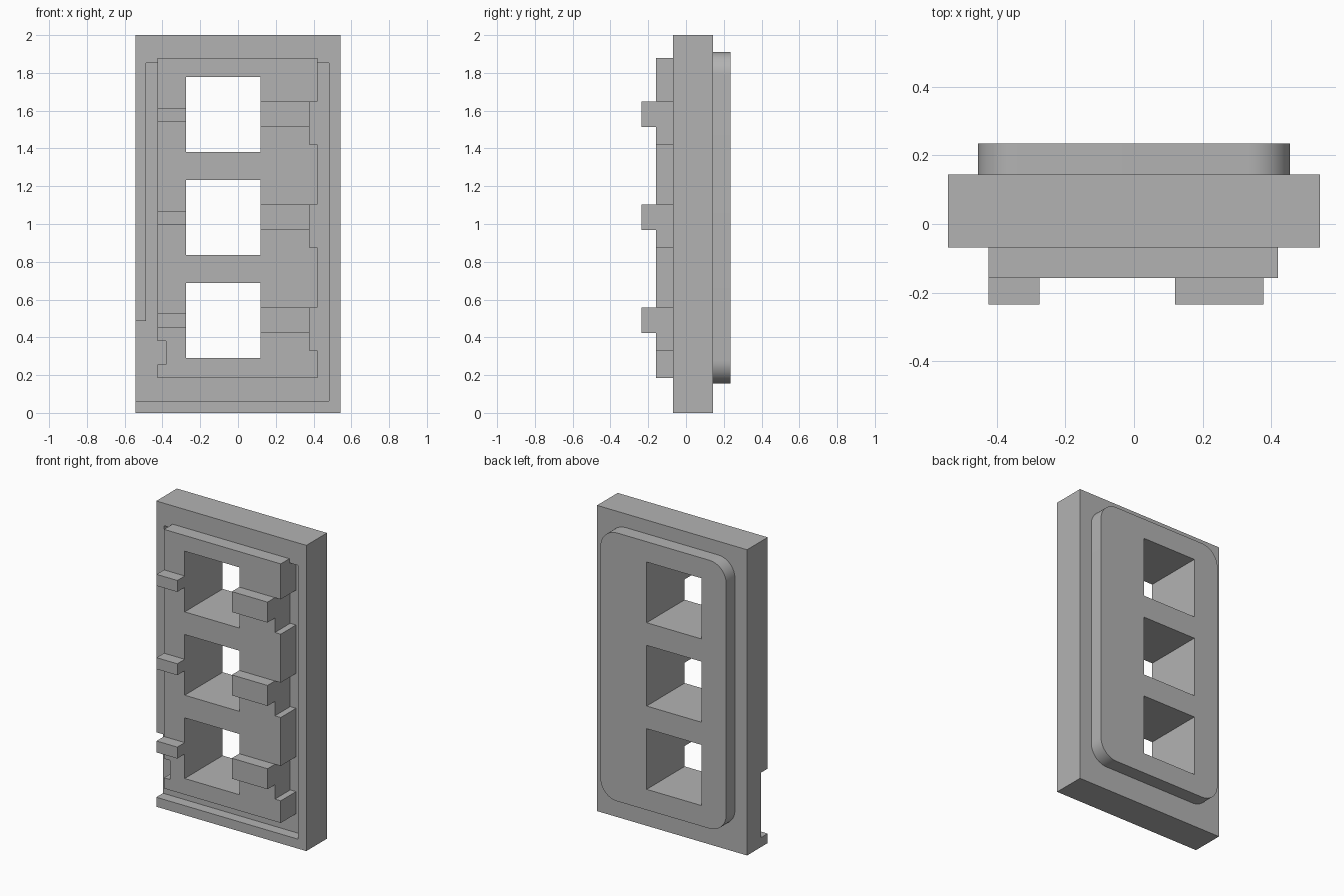
import bpy, bmesh, math

cube = bpy.data.objects.get("Cube")
if cube:
    bpy.data.objects.remove(cube, do_unlink=True)

grey = bpy.data.materials.new("grey plastic")
grey.use_nodes = True
COLOUR = (0.45, 0.45, 0.45, 1)
grey.diffuse_color = COLOUR
grey.node_tree.nodes["Principled BSDF"].inputs["Base Color"].default_value = COLOUR

# Depth layers, front to back
TAB, PANEL, RIM, FLOOR, BODY, BACK = -0.235, -0.158, -0.069, 0.0, 0.144, 0.235
HOLE_X = (-0.275, 0.12)
PITCH = 0.545
ROWS = [i * PITCH for i in range(3)]


def rect(x0, x1, z0, z1):
    return [(x0, z0), (x1, z0), (x1, z1), (x0, z1)]


def prism(name, outlines, y0, y1):
    """Extrude one or more x-z outlines from y0 to y1."""
    bm = bmesh.new()
    for outline in outlines:
        face = bm.faces.new([bm.verts.new((x, y0, z)) for x, z in outline])
        ext = bmesh.ops.extrude_face_region(bm, geom=[face], use_keep_orig=True)
        moved = [v for v in ext["geom"] if isinstance(v, bmesh.types.BMVert)]
        bmesh.ops.translate(bm, verts=moved, vec=(0, y1 - y0, 0))
    bmesh.ops.recalc_face_normals(bm, faces=bm.faces)
    mesh = bpy.data.meshes.new(name)
    bm.to_mesh(mesh)
    bm.free()
    mesh.materials.append(grey)
    obj = bpy.data.objects.new(name, mesh)
    bpy.context.collection.objects.link(obj)
    return obj


def cut(obj, cutter):
    mod = obj.modifiers.new("cut", "BOOLEAN")
    mod.operation = "DIFFERENCE"
    mod.solver = "EXACT"
    mod.object = cutter
    bpy.context.view_layer.objects.active = obj
    bpy.ops.object.modifier_apply(modifier=mod.name)


def rounded_rect(x0, x1, z0, z1, r, steps=12):
    points = []
    corners = [(x1 - r, z0 + r), (x1 - r, z1 - r), (x0 + r, z1 - r), (x0 + r, z0 + r)]
    for i, (cx, cz) in enumerate(corners):
        for s in range(steps + 1):
            a = math.radians(-90 + 90 * (i + s / steps))
            points.append((cx + r * math.cos(a), cz + r * math.sin(a)))
    return points


# Main slab and the raised front rim, open at the lower left
body = prism("body", [rect(-0.543, 0.543, 0, 2)], FLOOR, BODY)
rim = prism("front_rim", [[(-0.543, 0), (0.543, 0), (0.543, 2), (-0.543, 2),
                           (-0.543, 0.487), (-0.487, 0.487), (-0.487, 1.853),
                           (0.483, 1.853), (0.483, 0.062), (-0.543, 0.062)]], RIM, FLOOR)

# Front panel, notched on its right edge and once at the lower left
outline = [(-0.425, 0.185), (0.42, 0.185)]
for z in ROWS:
    outline += [(0.42, 0.33 + z), (0.378, 0.33 + z), (0.378, 0.558 + z), (0.42, 0.558 + z)]
outline += [(0.42, 1.88), (-0.425, 1.88),
            (-0.425, 0.38), (-0.382, 0.38), (-0.382, 0.255), (-0.425, 0.255)]
panel = prism("front_panel", [outline], PANEL, FLOOR)

# Back plate with rounded corners
back = prism("back_plate", [rounded_rect(-0.455, 0.455, 0.155, 1.91, 0.12)], BODY, BACK)

# Three square openings through every layer
cutter = prism("opening_cutter", [rect(*HOLE_X, 0.29 + z, 0.687 + z) for z in ROWS], -0.5, 0.5)
cutter.hide_render = True
for part in (body, panel, back):
    cut(part, cutter)
bpy.data.objects.remove(cutter, do_unlink=True)

# Tabs beside each opening
for i, z in enumerate(ROWS):
    prism(f"wide_tab_{i + 1}", [rect(HOLE_X[1], 0.378, 0.424 + z, 0.558 + z)], TAB, PANEL)
    prism(f"narrow_tab_{i + 1}", [rect(-0.425, HOLE_X[0], 0.45 + z, 0.525 + z)], TAB, PANEL)

# Smooth the rounded corners, keep the edges sharp
bpy.ops.object.select_all(action="DESELECT")
back.select_set(True)
bpy.context.view_layer.objects.active = back
bpy.ops.object.shade_smooth_by_angle(angle=math.radians(30))
